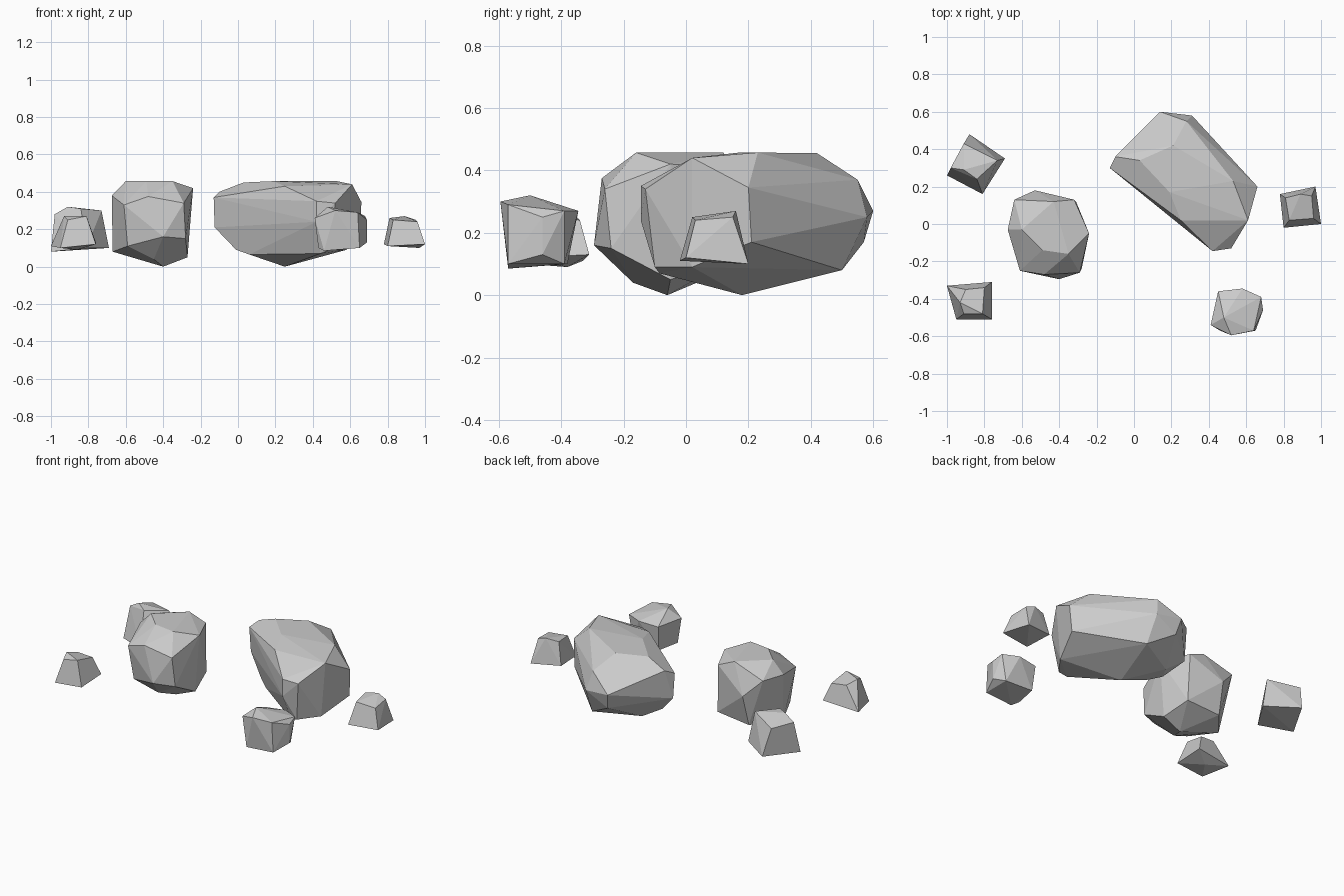
import bpy, bmesh


def rock(name, *rings):
    """Faceted boulder: convex hull around a few corner rings, base to crown."""
    bm = bmesh.new()
    for ring in rings:
        for co in ring:
            bm.verts.new(co)
    res = bmesh.ops.convex_hull(bm, input=bm.verts[:])
    inner = {v for v in res["geom_interior"] + res["geom_unused"]
             if isinstance(v, bmesh.types.BMVert)}
    bmesh.ops.delete(bm, geom=list(inner), context="VERTS")
    # merge nearly coplanar triangles into clean facets
    bmesh.ops.dissolve_limit(bm, angle_limit=0.06, verts=bm.verts[:], edges=bm.edges[:])
    bmesh.ops.recalc_face_normals(bm, faces=bm.faces[:])
    mesh = bpy.data.meshes.new(name)
    bm.to_mesh(mesh)
    bm.free()
    bpy.context.collection.objects.link(bpy.data.objects.new(name, mesh))


# Long main boulder
rock("large_boulder",
     [(.25, .18, 0), (.06, .20, .065), (.44, -.085, .07), (.58, .02, .09),
      (.32, .50, .08), (-.01, .25, .09), (.06, .36, .065), (.49, -.10, .09)],
     [(-.125, .31, .21), (.16, .57, .17), (.14, .60, .27), (.31, .58, .25),
      (.65, .21, .17), (.42, -.145, .24)],
     [(-.13, .30, .37), (-.10, .36, .40), (.28, .55, .37), (.66, .20, .345),
      (.52, -.13, .34), (.42, -.145, .35)],
     [(.03, .34, .45), (.21, .42, .455), (.53, .23, .457), (.61, .02, .44),
      (.25, .02, .43), (.19, .17, .457)])

# Round upright boulder
rock("round_boulder",
     [(-.40, -.06, 0), (-.27, -.05, .05), (-.67, -.03, .08), (-.54, .13, .08),
      (-.31, .12, .10), (-.45, -.17, .04)],
     [(-.28, -.24, .15), (-.40, -.295, .16), (-.59, -.22, .11), (-.53, .18, .28)],
     [(-.61, -.25, .33), (-.29, -.26, .34), (-.675, -.03, .38), (-.48, -.27, .375),
      (-.64, .13, .39)],
     [(-.35, -.16, .457), (-.24, -.05, .42), (-.32, .13, .41), (-.43, .12, .457),
      (-.60, -.03, .457), (-.49, -.14, .457)])

# Small stones
rock("back_left_stone",
     [(-1, .26, .08), (-.88, .48, .10), (-.69, .35, .10), (-.81, .16, .10)],
     [(-.98, .30, .28), (-.91, .43, .27), (-.73, .34, .30), (-.84, .24, .31),
      (-.91, .29, .32)])

rock("front_left_stone",
     [(-1, -.33, .11), (-.76, -.31, .13), (-.76, -.51, .12), (-.95, -.51, .10),
      (-.86, -.38, .09)],
     [(-.93, -.42, .27), (-.81, -.48, .27), (-.80, -.34, .24), (-.90, -.35, .25),
      (-.91, -.48, .25)])

rock("front_right_stone",
     [(.43, -.53, .10), (.46, -.57, .085), (.65, -.57, .10), (.65, -.39, .10),
      (.46, -.38, .10), (.69, -.46, .13)],
     [(.45, -.36, .26), (.58, -.345, .27), (.68, -.39, .27), (.64, -.57, .29),
      (.52, -.595, .30), (.41, -.54, .26), (.48, -.50, .32), (.69, -.46, .25)])

rock("right_stone",
     [(.78, .16, .12), (.97, .20, .10), (1, 0, .12), (.80, -.02, .11)],
     [(.81, .14, .26), (.89, .16, .27), (.95, .15, .25), (.96, .03, .24), (.83, .02, .25)])
